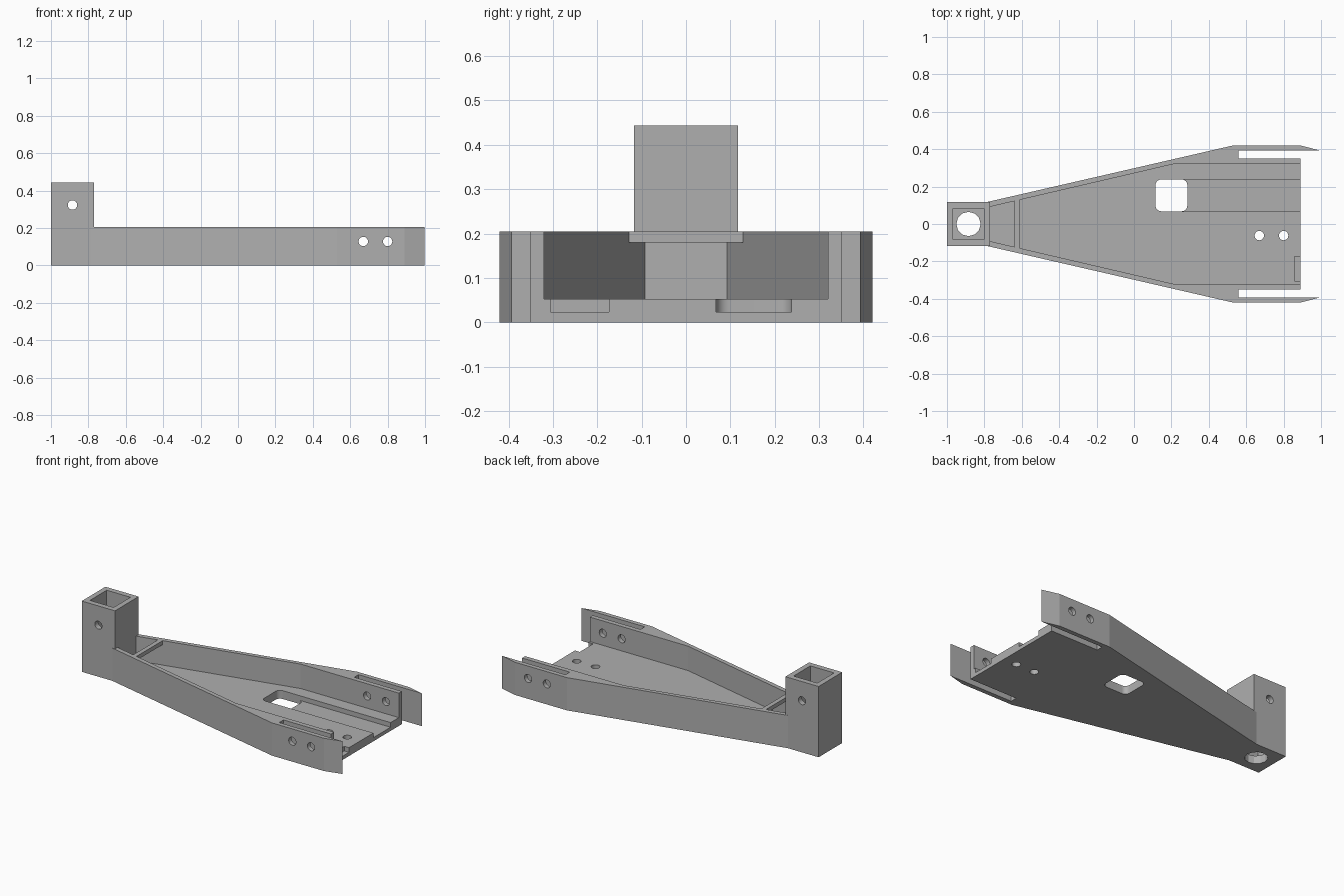
import bpy
import bmesh
import math

cube = bpy.data.objects.get("Cube")
if cube:
    bpy.data.objects.remove(cube, do_unlink=True)

grey = bpy.data.materials.new("plain grey")
grey.use_nodes = True
GREY = (0.43, 0.43, 0.43, 1)
grey.diffuse_color = GREY
grey.node_tree.nodes["Principled BSDF"].inputs["Base Color"].default_value = GREY


def prism(name, outline, low, high, axis="Z"):
    """Extrude an outline along z, or along y for an outline in x and z."""
    bm = bmesh.new()
    place = (lambda a, b, c: (a, b, c)) if axis == "Z" else (lambda a, b, c: (a, c, b))
    face = bm.faces.new([bm.verts.new(place(a, b, low)) for a, b in outline])
    moved = bmesh.ops.extrude_face_region(bm, geom=[face])["geom"]
    step = place(0, 0, high - low)
    bmesh.ops.translate(bm, vec=step, verts=[v for v in moved if isinstance(v, bmesh.types.BMVert)])
    bmesh.ops.recalc_face_normals(bm, faces=bm.faces)
    mesh = bpy.data.meshes.new(name)
    bm.to_mesh(mesh)
    bm.free()
    mesh.materials.append(grey)
    obj = bpy.data.objects.new(name, mesh)
    bpy.context.collection.objects.link(obj)
    return obj


def rect(x0, x1, y0, y1):
    return [(x0, y0), (x1, y0), (x1, y1), (x0, y1)]


def circle(x, y, r, n=32):
    return [(x + r * math.cos(math.tau * i / n), y + r * math.sin(math.tau * i / n)) for i in range(n)]


def rounded(x0, x1, y0, y1, r, n=8):
    pts = []
    corners = [(x1 - r, y1 - r), (x0 + r, y1 - r), (x0 + r, y0 + r), (x1 - r, y0 + r)]
    for k, (cx, cy) in enumerate(corners):
        for i in range(n + 1):
            a = math.pi / 2 * (k + i / n)
            pts.append((cx + r * math.cos(a), cy + r * math.sin(a)))
    return pts


def mirrored(half):
    return half + [(x, -y) for x, y in reversed(half)]


def combine(target, other, operation):
    mod = target.modifiers.new(operation, "BOOLEAN")
    mod.operation = operation
    mod.solver = "EXACT"
    mod.object = other
    bpy.context.view_layer.update()
    deps = bpy.context.evaluated_depsgraph_get()
    mesh = bpy.data.meshes.new_from_object(target.evaluated_get(deps))
    target.modifiers.clear()
    target.data = mesh
    bpy.data.objects.remove(other, do_unlink=True)


WALL_TOP, FLOOR_TOP, GROOVE = 0.205, 0.052, 0.023
END = 0.89

# Tapered tray with slotted side walls and pointed fins
half = [(-0.81, 0.112), (0.53, 0.42), (END, 0.42), (0.998, 0.392),
        (0.56, 0.392), (0.56, 0.35), (END, 0.35)]
tray = prism("bracket_body", mirrored(half), 0, WALL_TOP)
inner = [(-0.77, 0.092), (0.21, 0.32), (0.95, 0.32)]
combine(tray, prism("tray_hollow", mirrored(inner), FLOOR_TOP, 0.3), "DIFFERENCE")

# Square socket tower and thin bridge between the walls
combine(tray, prism("socket_tower", rect(-1, -0.77, -0.117, 0.117), 0, 0.443), "UNION")
combine(tray, prism("bridge", rect(-0.64, -0.612, -0.135, 0.135), 0.18, WALL_TOP), "UNION")

# Openings cut downwards: socket, drain hole, window, grooves and screw holes
cuts = [
    ("socket", rect(-0.967, -0.803, -0.083, 0.083), 0.05, 0.6),
    ("drain", circle(-0.885, 0, 0.065, 12), -0.1, 0.1),
    ("window", rounded(0.115, 0.285, 0.068, 0.238, 0.03), -0.1, 0.1),
    ("cable_groove", rect(0.2, 0.95, 0.068, 0.238), GROOVE, 0.1),
    ("end_notch", rect(0.857, 0.95, -0.305, -0.173), GROOVE, 0.1),
]
cuts += [("floor_hole", circle(x, -0.062, 0.025), -0.1, 0.1) for x in (0.67, 0.8)]
for name, outline, low, high in cuts:
    combine(tray, prism(name, outline, low, high), "DIFFERENCE")

# Cross holes through both walls and through the tower
for x, z in ((0.67, 0.128), (0.8, 0.128), (-0.885, 0.323)):
    combine(tray, prism("side_hole", circle(x, z, 0.025), -0.6, 0.6, "Y"), "DIFFERENCE")

# Smooth only the round holes, keep the flat panels crisp
bpy.ops.object.select_all(action="DESELECT")
tray.select_set(True)
bpy.context.view_layer.objects.active = tray
bpy.ops.object.shade_smooth_by_angle(angle=math.radians(12))
